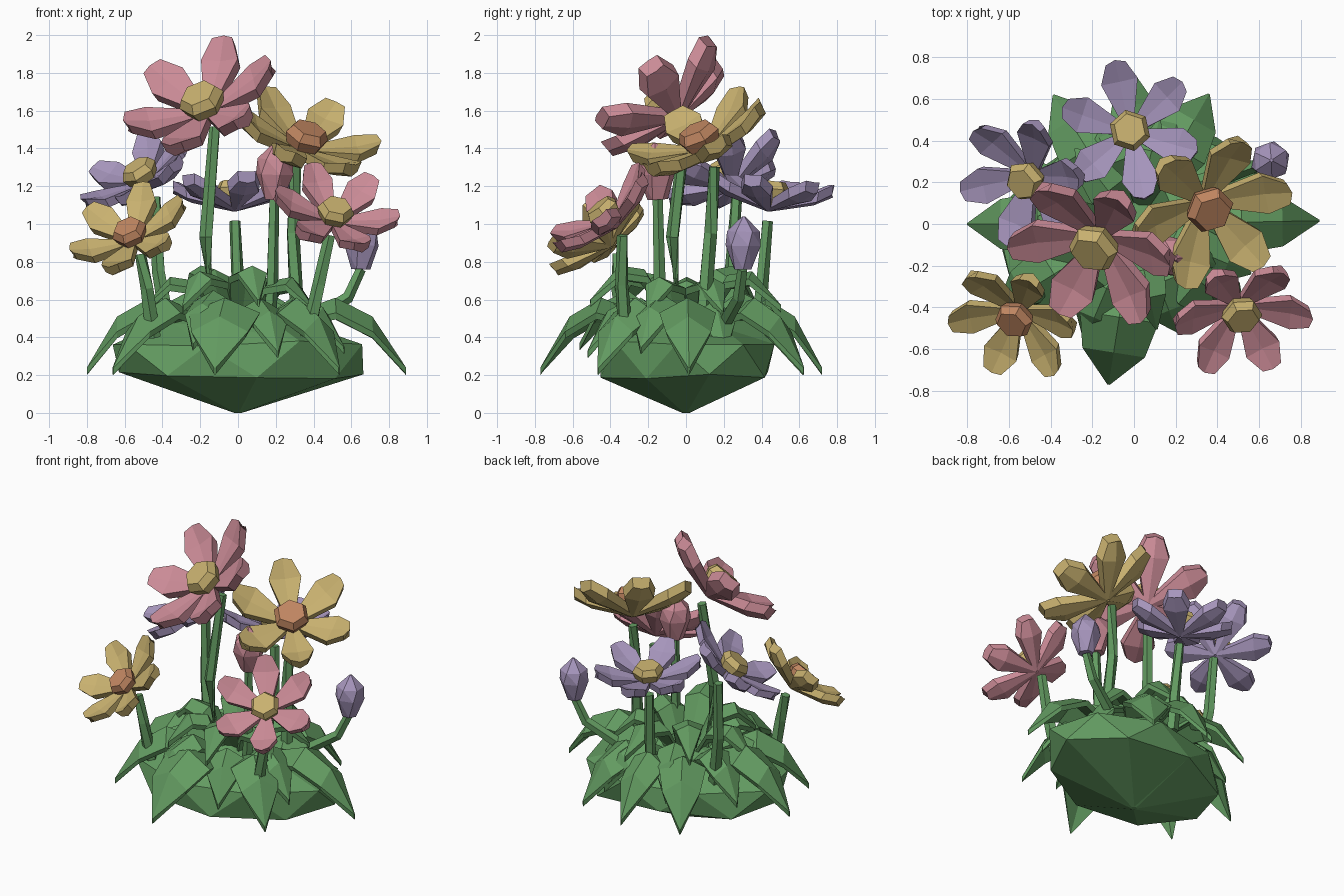
import bpy, bmesh, math, random
from mathutils import Vector, Matrix

random.seed(4)
if "Cube" in bpy.data.objects:
    bpy.data.objects.remove(bpy.data.objects["Cube"], do_unlink=True)


def material(name, rgb):
    m = bpy.data.materials.new(name)
    m.use_nodes = True
    m.diffuse_color = (*rgb, 1)
    m.node_tree.nodes["Principled BSDF"].inputs["Base Color"].default_value = (*rgb, 1)
    return m


PINK = material("rose pink", (0.60, 0.26, 0.31))
YELLOW = material("straw yellow", (0.58, 0.44, 0.16))
ORANGE = material("burnt orange", (0.53, 0.24, 0.12))
PURPLE = material("soft purple", (0.38, 0.30, 0.50))
GREEN = material("leaf green", (0.125, 0.33, 0.12))


def loft(bm, rings):
    """Skin a chain of equal-sized rings and cap both ends."""
    loops = [[bm.verts.new(p) for p in ring] for ring in rings]
    n = len(loops[0])
    for a, b in zip(loops, loops[1:]):
        for i in range(n):
            j = (i + 1) % n
            bm.faces.new((a[i], a[j], b[j], b[i]))
    bm.faces.new(loops[0][::-1])
    bm.faces.new(loops[-1])


def finish(bm, name, mat, matrix=None):
    if matrix:
        bm.transform(matrix)
    bmesh.ops.recalc_face_normals(bm, faces=bm.faces)
    me = bpy.data.meshes.new(name)
    bm.to_mesh(me)
    bm.free()
    me.materials.append(mat)
    ob = bpy.data.objects.new(name, me)
    bpy.context.collection.objects.link(ob)
    return ob


def ring(radius, z, sides=6, turn=0.0):
    return [Vector((radius * math.cos(turn + i * math.tau / sides),
                    radius * math.sin(turn + i * math.tau / sides), z)) for i in range(sides)]


def blade_ring(r, w, z, thick, crease, reach=0.0):
    """Creased six-point section across a petal or leaf."""
    return [Vector(p) for p in (
        (r, -w, z), (r + reach, 0, z + crease), (r, w, z),
        (r, w * 0.9, z - thick), (r + reach, 0, z + crease - thick * 1.15), (r, -w * 0.9, z - thick))]


def stem(name, points, radius=0.036):
    bm = bmesh.new()
    pts = [Vector(p) for p in points]
    rings = []
    for i, p in enumerate(pts):
        d = (pts[min(i + 1, len(pts) - 1)] - pts[max(i - 1, 0)]).normalized()
        rot = d.to_track_quat('Z', 'Y').to_matrix()
        r = radius * (1.15 - 0.3 * i / (len(pts) - 1))
        rings.append([p + rot @ q for q in ring(r, 0, 5, 0.5)])
    loft(bm, rings)
    finish(bm, name, GREEN)


def flower(name, disc, normal, size, phase, petal_mat, disc_mat, root, bend):
    n = Vector(normal).normalized()
    u = (Vector((1, 0, 0)) - n * n.x).normalized()
    frame = Matrix((u, n.cross(u), n)).transposed().to_4x4()
    base = Vector(disc) - n * size * 0.4
    place = Matrix.Translation(base) @ frame @ Matrix.Scale(size, 4)
    # six cupped petals
    bm = bmesh.new()
    for k in range(6):
        part = bmesh.new()
        loft(part, [blade_ring(0.02, 0.05, 0.16, 0.13, -0.01),
                    blade_ring(0.71, 0.265, 0.39, 0.16, -0.03),
                    blade_ring(0.96, 0.145, 0.53, 0.16, -0.01, 0.05)])
        part.transform(Matrix.Rotation(math.radians(phase + 60 * k), 4, 'Z'))
        tmp = bpy.data.meshes.new("petal")
        part.to_mesh(tmp)
        part.free()
        bm.from_mesh(tmp)
        bpy.data.meshes.remove(tmp)
    finish(bm, name + "_petals", petal_mat, place)
    # central disc
    bm = bmesh.new()
    turn = math.radians(phase)
    loft(bm, [ring(0.2, 0.1, 6, turn), ring(0.3, 0.36, 6, turn), ring(0.23, 0.48, 6, turn)])
    finish(bm, name + "_disc", disc_mat, place)
    stem(name + "_stem", [root, bend, base - n * 0.05])


flower("top_pink", (-0.20, -0.13, 1.67), (-0.36, -0.59, 0.73), 0.42, 9, PINK, YELLOW,
       (-0.13, -0.03, 0.4), (-0.17, -0.07, 0.93))
flower("right_yellow", (0.37, 0.06, 1.48), (0.31, -0.43, 0.86), 0.395, 9, YELLOW, ORANGE,
       (0.32, 0.08, 0.4), (0.29, 0.13, 0.95))
flower("left_yellow", (-0.58, -0.47, 0.97), (-0.35, -0.6, 0.72), 0.325, 13, YELLOW, ORANGE,
       (-0.45, -0.32, 0.4), (-0.48, -0.36, 0.66))
flower("right_pink", (0.52, -0.45, 1.08), (0.19, -0.62, 0.76), 0.335, -5, PINK, YELLOW,
       (0.37, -0.32, 0.4), (0.43, -0.34, 0.68))
flower("back_purple", (-0.02, 0.45, 1.20), (-0.02, 0.11, 1), 0.338, -18, PURPLE, YELLOW,
       (0.0, 0.38, 0.4), (0.0, 0.40, 0.66))
flower("left_purple", (-0.53, 0.20, 1.29), (-0.49, -0.36, 0.79), 0.34, 18, PURPLE, YELLOW,
       (-0.36, 0.20, 0.4), (-0.42, 0.24, 0.75))


# closed buds on their own stems
def bud(name, base, tilt, height, mat, root, bend):
    bm = bmesh.new()
    loft(bm, [ring(0.18, 0), ring(0.34, 0.45, 6, 0.26), ring(0.31, 0.72, 6, 0.52), ring(0.03, 1.0, 6, 0.52)])
    bmesh.ops.triangulate(bm, faces=[f for f in bm.faces if len(f.verts) == 4])
    rot = Vector(tilt).to_track_quat('Z', 'Y').to_matrix().to_4x4()
    finish(bm, name, mat, Matrix.Translation(base) @ rot @ Matrix.Scale(height, 4))
    stem(name + "_stem", [root, bend, base], 0.033)


bud("purple_bud", (0.65, 0.30, 0.76), (0.03, 0.02, 1), 0.28, PURPLE,
    (0.36, 0.20, 0.47), (0.58, 0.28, 0.61))
bud("pink_bud", (0.19, -0.15, 1.13), (0.03, -0.05, 1), 0.30, PINK,
    (0.16, -0.12, 0.4), (0.18, -0.14, 0.7))


# drooping outer leaves, arching middle leaves and raised inner leaves
def leaf(name, degrees, profile, reach, width, rise=0.0):
    bm = bmesh.new()
    loft(bm, [blade_ring(r * reach, w * width, z + rise, 0.035, c) for r, z, w, c in profile])
    finish(bm, name, GREEN, Matrix.Rotation(math.radians(degrees), 4, 'Z'))


OUTER = [(0.12, 0.44, 0.3, 0.02), (0.58, 0.53, 1.0, 0.08), (0.8, 0.43, 0.8, 0.08), (1.0, 0.24, 0.03, 0.0)]
MIDDLE = [(0.15, 0.42, 0.4, 0.02), (0.55, 0.55, 1.0, 0.06), (0.8, 0.48, 0.9, 0.06), (1.0, 0.33, 0.04, 0.0)]
INNER = [(0.12, 0.40, 0.5, 0.02), (0.5, 0.66, 1.0, 0.04), (0.8, 0.68, 0.8, 0.04), (1.15, 0.54, 0.05, 0.0)]
for i, (deg, reach, width) in enumerate([
        (1, 0.89, 0.15), (60, 0.72, 0.15), (90, 0.72, 0.13), (122, 0.73, 0.15), (180, 0.80, 0.15),
        (212, 0.78, 0.15), (261, 0.78, 0.19), (319, 0.71, 0.15)]):
    leaf(f"outer_leaf_{i}", deg, OUTER, reach, width)
for i in range(8):
    leaf(f"middle_leaf_{i}", 22 + i * 45, MIDDLE, 0.56 + 0.05 * (i % 2), 0.11, 0.02 * (i % 3))
for i in range(7):
    leaf(f"inner_leaf_{i}", 25 + i * 360 / 7, INNER, 0.40 + 0.05 * (i % 2), 0.10, 0.03 * (i % 3))

# faceted foliage mound, set askew and tapering to a point below
bm = bmesh.new()
layers = []
for k, (rx, ry, z) in enumerate([(0.02, 0.02, 0.0), (0.66, 0.46, 0.20), (0.68, 0.46, 0.37),
                                 (0.40, 0.32, 0.47), (0.12, 0.10, 0.53)]):
    wob = 0.0 if k == 0 else 0.02
    layers.append([Vector((p.x * rx + random.uniform(-wob, wob), p.y * ry + random.uniform(-wob, wob),
                           z + random.uniform(-wob, wob))) for p in ring(1, 0, 8, 0.39 * (k // 2 % 2))])
loft(bm, layers)
bmesh.ops.triangulate(bm, faces=bm.faces)
finish(bm, "foliage_mound", GREEN, Matrix.Rotation(math.radians(12), 4, 'Z'))
